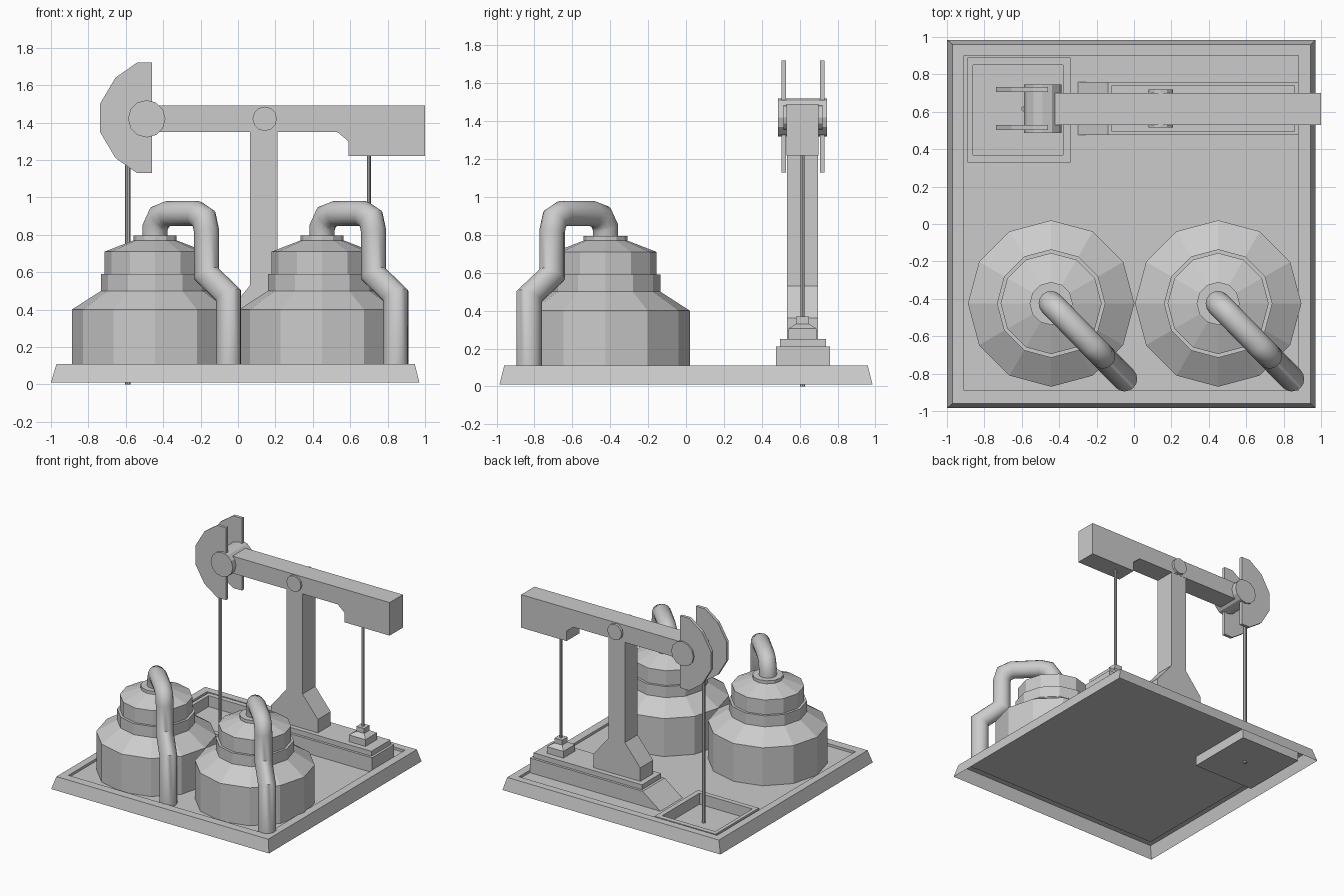
import bpy, bmesh, math
from mathutils import Vector

cube = bpy.data.objects.get("Cube")
if cube:
    bpy.data.objects.remove(cube, do_unlink=True)

grey = bpy.data.materials.new("plain_grey")
grey.use_nodes = True
GREY = (0.6, 0.6, 0.6, 1)
grey.diffuse_color = GREY
grey.node_tree.nodes["Principled BSDF"].inputs["Base Color"].default_value = GREY

PUMP_Y = 0.615


def finish(name, bm):
    mesh = bpy.data.meshes.new(name)
    bm.to_mesh(mesh)
    bm.free()
    mesh.materials.append(grey)
    obj = bpy.data.objects.new(name, mesh)
    bpy.context.collection.objects.link(obj)
    return obj


def skin(bm, rings, cap_start=True, cap_end=True):
    """Join matching rings of points, ordered bottom to top, into one skin."""
    loops = [[bm.verts.new(p) for p in ring] for ring in rings]
    n = len(loops[0])
    for a, b in zip(loops, loops[1:]):
        for i in range(n):
            j = (i + 1) % n
            bm.faces.new((a[i], a[j], b[j], b[i]))
    if cap_start:
        bm.faces.new(loops[0][::-1])
    if cap_end:
        bm.faces.new(loops[-1])


def rect(x0, x1, y0, y1, z):
    return [(x0, y0, z), (x1, y0, z), (x1, y1, z), (x0, y1, z)]


def square(x, y, half, z):
    return rect(x - half, x + half, y - half, y + half, z)


def stack(name, rings, **caps):
    bm = bmesh.new()
    skin(bm, rings, **caps)
    return finish(name, bm)


def plate(name, outline, y0, y1):
    """Extrude an x-z outline from y0 to y1."""
    bm = bmesh.new()
    skin(bm, [[(x, y, z) for x, z in outline] for y in (y0, y1)])
    bmesh.ops.recalc_face_normals(bm, faces=bm.faces)
    return finish(name, bm)


def disc(name, x, z, radius, y0, y1, sides=12):
    ring = [(x + radius * math.cos(math.tau * i / sides),
             z + radius * math.sin(math.tau * i / sides)) for i in range(sides)]
    return plate(name, ring, y0, y1)


def lathe(name, x, y, profile, sides=12):
    rings = [[(x + r * math.cos(math.tau * i / sides),
               y + r * math.sin(math.tau * i / sides), z) for i in range(sides)]
             for r, z in profile]
    return stack(name, rings)


def tube(name, points, radius):
    """Sweep a round section along a path, with mitred bends."""
    pts = [Vector(p) for p in points]
    side = Vector((1, 1, 0)).normalized()   # square to the plane of the path
    sides, rings = 16, []
    for i, p in enumerate(pts):
        into = (p - pts[max(i - 1, 0)]).normalized()
        out = (pts[min(i + 1, len(pts) - 1)] - p).normalized()
        along = (into + out).normalized()
        stretch = 1 / along.dot(out if out.length else into)
        across = along.cross(side)
        rings.append([p + radius * (math.cos(math.tau * k / sides) * side
                      - math.sin(math.tau * k / sides) * across * stretch)
                      for k in range(sides)])
    obj = stack(name, rings)
    bm = bmesh.new()
    bm.from_mesh(obj.data)
    bmesh.ops.recalc_face_normals(bm, faces=bm.faces)
    bm.to_mesh(obj.data)
    bm.free()
    for o in bpy.context.selected_objects:
        o.select_set(False)
    obj.select_set(True)
    bpy.context.view_layer.objects.active = obj
    bpy.ops.object.shade_smooth_by_angle(angle=math.radians(50))


# Hollow base tray: sloping skirt, rim and sunken floor around the pit
FLOOR = 0.09
bm = bmesh.new()
skin(bm, [rect(-1, 0.97, -0.985, 0.985, 0.01),
          rect(-0.97, 0.945, -0.96, 0.96, 0.11),
          rect(-0.91, 0.88, -0.89, 0.9, 0.11),
          rect(-0.91, 0.88, -0.89, 0.9, FLOOR)], False, False)
xs, ys = (-0.91, -0.89, -0.34, 0.88), (-0.89, 0.33, 0.89, 0.9)
for i in range(3):
    for j in range(3):
        if (i, j) != (1, 1):
            bm.faces.new([bm.verts.new(p) for p in
                          rect(xs[i], xs[i + 1], ys[j], ys[j + 1], FLOOR)])
bmesh.ops.remove_doubles(bm, verts=bm.verts, dist=0.0005)
finish("base_tray", bm)

# Well pit with a curb
stack("well_pit", [rect(-0.89, -0.34, 0.33, 0.89, 0.012),
                   rect(-0.89, -0.34, 0.33, 0.89, 0.11),
                   rect(-0.86, -0.38, 0.37, 0.85, 0.11),
                   rect(-0.86, -0.38, 0.37, 0.85, 0.02)])

# Two tanks with bent outlet pipes
tank_profile = [(0.445, FLOOR), (0.445, 0.4), (0.29, 0.5), (0.29, 0.59),
                (0.27, 0.59), (0.27, 0.71), (0.115, 0.77), (0.115, 0.795)]
pipe_path = [(0, 0.77), (0, 0.84), (0.09, 0.895), (0.25, 0.913), (0.8, 0.913),
             (0.95, 0.885), (1, 0.82), (1, 0.59), (1.43, 0.475), (1.43, FLOOR)]
for label, tank_x in (("right", -0.443), ("left", 0.45)):
    lathe(label + "_tank", tank_x, -0.425, tank_profile)
    tube(label + "_pipe", [(tank_x + 0.275 * t, -0.425 - 0.282 * t, z)
                           for t, z in pipe_path], 0.067)

# Pump plinth with a ramp at the pit end, and a raised step
plate("plinth", [(-0.3, FLOOR), (0.88, FLOOR), (0.88, 0.21), (-0.14, 0.21)],
      0.475, 0.76)
stack("plinth_step", [rect(-0.12, 0.86, 0.495, 0.74, z) for z in (0.21, 0.25)])

# Post with flared foot
plate("post", [(-0.075, 0.25), (0.35, 0.25), (0.35, 0.36), (0.21, 0.53),
               (0.21, 1.4), (0.065, 1.4), (0.065, 0.53), (-0.075, 0.36)],
      0.532, 0.698)

# Walking beam with counterweight
plate("beam", [(-0.45, 1.35), (0.53, 1.35), (0.59, 1.3), (0.59, 1.22),
               (1, 1.22), (1, 1.49), (-0.45, 1.49)], 0.53, 0.7)
disc("beam_pivot", 0.143, 1.42, 0.065, 0.515, 0.72)

# Pump head: hub and two curved cheek plates
disc("head_hub", -0.488, 1.42, 0.1, 0.487, 0.745)
cheek = [(-0.46, 1.72), (-0.54, 1.72), (-0.655, 1.64), (-0.738, 1.5),
         (-0.738, 1.35), (-0.655, 1.21), (-0.54, 1.13), (-0.46, 1.13)]
for label, y in (("front", 0.503), ("back", 0.707)):
    plate(label + "_head_cheek", cheek, y, y + 0.025)

# Rods and the rod anchor
lathe("well_rod", -0.59, PUMP_Y, [(0.014, 0), (0.014, 1.4)], 8)
lathe("drive_rod", 0.7, PUMP_Y, [(0.01, 0.36), (0.01, 1.23)], 8)
stack("rod_anchor", [square(0.7, PUMP_Y, h, z) for h, z in
                     ((0.075, 0.25), (0.075, 0.305), (0.035, 0.33), (0.035, 0.37))])
